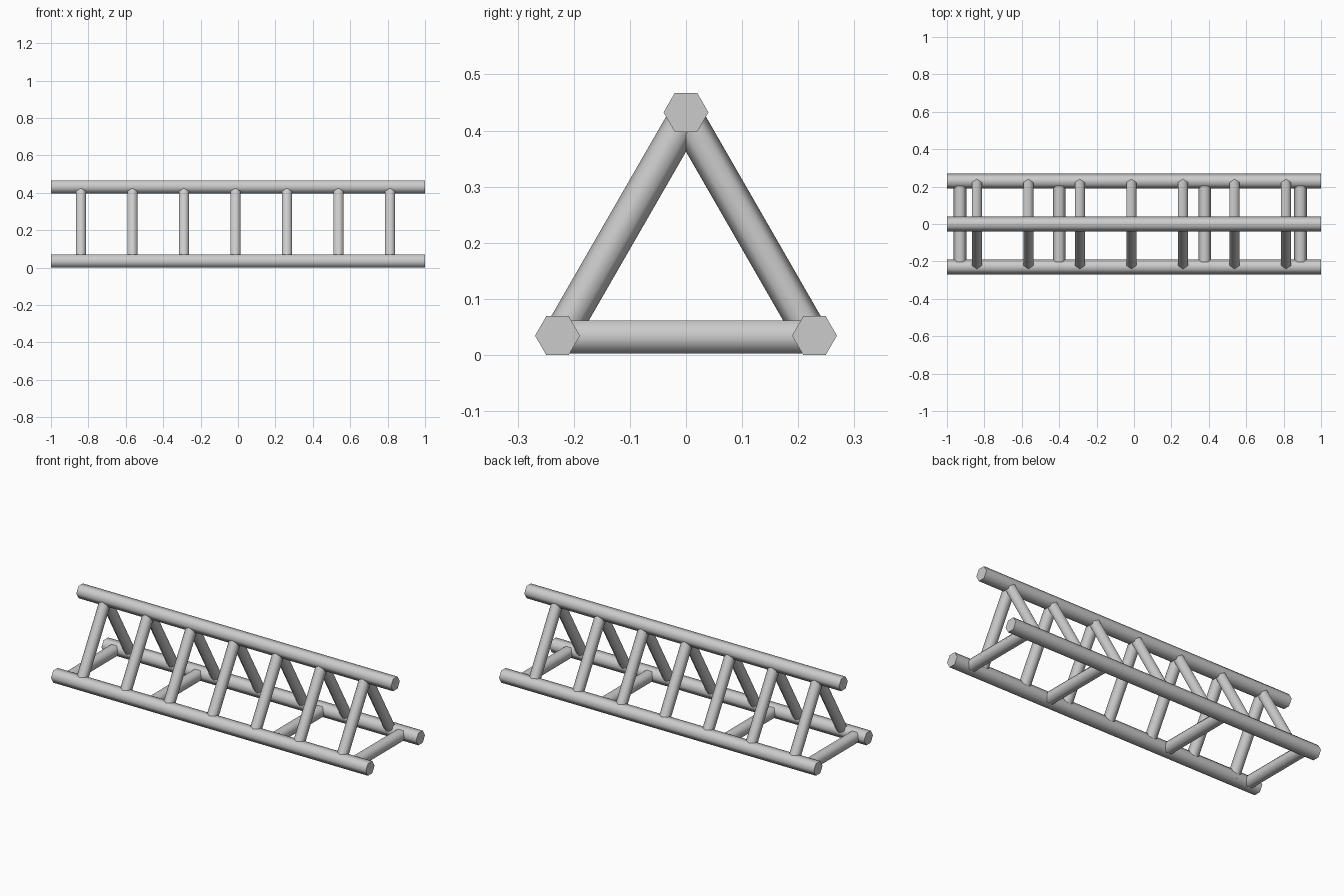
import bpy
import math
from mathutils import Vector, Matrix

cube = bpy.data.objects.get("Cube")
if cube:
    bpy.data.objects.remove(cube, do_unlink=True)

# Single metal colour
metal = bpy.data.materials.new("grey_metal")
metal.use_nodes = True
grey = (0.6, 0.6, 0.6, 1)
metal.diffuse_color = grey
metal.node_tree.nodes["Principled BSDF"].inputs["Base Color"].default_value = grey


def hex_tube(name, start, end, radius, corner):
    """Six-sided tube from start to end, with one edge facing the corner direction."""
    start, end = Vector(start), Vector(end)
    axis = (end - start).normalized()
    corner = Vector(corner).normalized()
    side = axis.cross(corner)
    turn = Matrix((corner, side, axis)).transposed().to_4x4()
    bpy.ops.mesh.primitive_cylinder_add(vertices=6, radius=radius, depth=(end - start).length)
    tube = bpy.context.object
    tube.name = name
    # Cylinder corners start on local +Y, so swing them onto local +X
    swing = Matrix.Rotation(-math.pi / 2, 4, "Z")
    tube.data.transform(Matrix.Translation((start + end) / 2) @ turn @ swing)
    tube.data.materials.append(metal)
    bpy.ops.object.shade_smooth_by_angle(angle=math.radians(70))
    return tube


RAIL_R, BRACE_R, CROSS_R = 0.04, 0.031, 0.034
HALF_BASE, LOW, HIGH = 0.229, 0.0346, 0.4325

# Three long rails
for name, y, z in (("front_rail", -HALF_BASE, LOW),
                   ("back_rail", HALF_BASE, LOW),
                   ("top_rail", 0, HIGH)):
    hex_tube(name, (-1, y, z), (1, y, z), RAIL_R, (0, 1, 0))

# Sloping braces on both sides, set slightly inside the rail centres
for name, s in (("front_brace", -1), ("back_brace", 1)):
    foot = Vector((0, s * HALF_BASE, LOW))
    head = Vector((0, 0, HIGH))
    slope = (head - foot).normalized()
    inward = Vector((0, -s * slope.z, -abs(slope.y)))
    for i in range(7):
        shift = Vector((-0.84 + 0.2755 * i, 0, 0)) + inward * 0.004
        hex_tube(f"{name}_{i + 1}", foot + shift, head + shift - slope * 0.012,
                 BRACE_R, inward)

# Bottom cross bars
for i, x in enumerate((-0.93, -0.40, 0.378, 0.89)):
    hex_tube(f"cross_bar_{i + 1}", (x, -HALF_BASE, 0.032), (x, HALF_BASE, 0.032),
             CROSS_R, (1, 0, 0))
